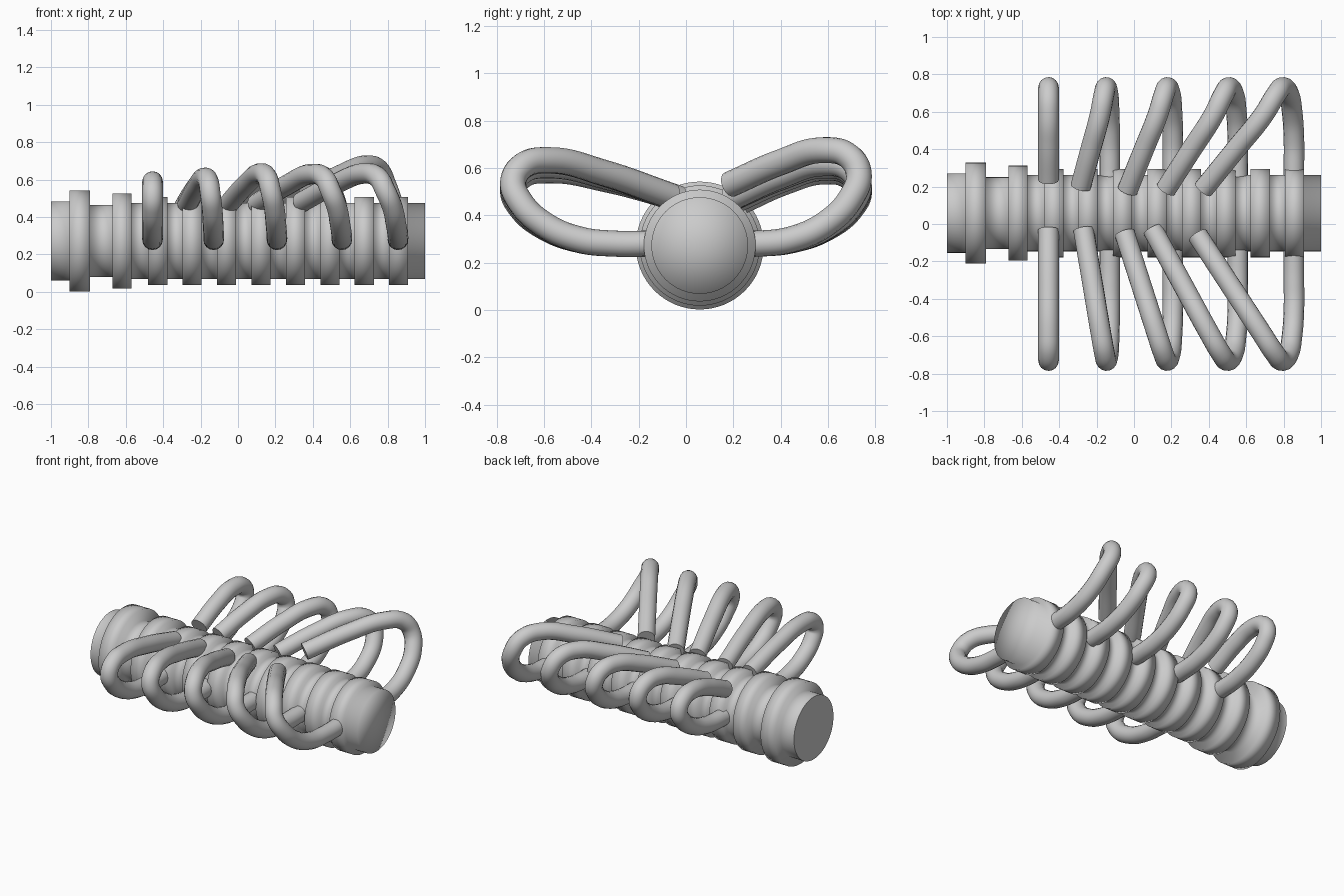
import bpy, bmesh, math

if "Cube" in bpy.data.objects:
    bpy.data.objects.remove(bpy.data.objects["Cube"])

CY, CZ = 0.058, 0.272      # spine axis


def lathe_x(name, profile, segs=64):
    """Revolve (x, radius) points around the spine axis, with capped ends."""
    bm = bmesh.new()
    rings = []
    for x, r in profile:
        rings.append([bm.verts.new((x, CY + r * math.cos(2 * math.pi * i / segs),
                                    CZ + r * math.sin(2 * math.pi * i / segs)))
                      for i in range(segs)])
    for a, b in zip(rings, rings[1:]):
        for i in range(segs):
            j = (i + 1) % segs
            bm.faces.new((a[i], a[j], b[j], b[i])).smooth = True
    bm.faces.new(rings[0])
    # right cap is a smooth fan, so it shades like a shallow dome
    mid = bm.verts.new((profile[-1][0], CY, CZ))
    for i in range(segs):
        bm.faces.new((rings[-1][i], rings[-1][(i + 1) % segs], mid)).smooth = True
    bmesh.ops.recalc_face_normals(bm, faces=bm.faces)
    me = bpy.data.meshes.new(name)
    bm.to_mesh(me)
    bm.free()
    ob = bpy.data.objects.new(name, me)
    bpy.context.collection.objects.link(ob)
    return ob


# Spine: stepped cylinder with two large collars and eight narrow rings
profile = [(-1, .212), (-.9, .212), (-.9, .27), (-.79, .27), (-.79, .192),
           (-.67, .192), (-.67, .254), (-.57, .254), (-.57, .204)]
for i in range(8):
    x = -.48 + .184 * i
    profile += [(x, .204), (x, .236), (x + .102, .236), (x + .102, .204)]
profile.append((1, .204))
lathe_x("spine", profile)

# Outer sweep of a rib: distance from centre, height fraction, lean fraction
SWEEP = [(.30, 0, 0), (.45, .05, 0), (.60, .23, .02), (.70, .50, .06),
         (.73, .74, .13), (.69, .93, .20), (.58, 1, .34)]


def rib(name, side, base_x, tip, peak):
    """Hooked tube from the spine's flank, outwards, up and back to the tip."""
    tx, ty, tz = tip
    low = .28
    pts = [(base_x, -.14 if side < 0 else .24, low)]
    for y, h, lean in SWEEP:
        pts.append((base_x + (tx - base_x) * lean, side * y, low + h * (peak - low)))
    a = pts[-1]
    t = .45
    pts.append((a[0] + (tx - a[0]) * t, a[1] + (ty - a[1]) * t,
                a[2] + (tz - a[2]) * t + .015))
    pts.append(tip)
    cu = bpy.data.curves.new(name, 'CURVE')
    cu.dimensions = '3D'
    cu.bevel_depth = .055
    cu.bevel_resolution = 6
    cu.resolution_u = 8
    cu.use_fill_caps = True
    sp = cu.splines.new('BEZIER')
    sp.bezier_points.add(len(pts) - 1)
    for bp, p in zip(sp.bezier_points, pts):
        bp.co = p
        bp.handle_left_type = bp.handle_right_type = 'AUTO'
    ob = bpy.data.objects.new(name, cu)
    bpy.context.collection.objects.link(ob)
    bpy.ops.object.select_all(action='DESELECT')
    ob.select_set(True)
    bpy.context.view_layer.objects.active = ob
    bpy.ops.object.convert(target='MESH')
    bpy.ops.object.shade_smooth_by_angle(angle=math.radians(40))


# Five ribs a side, leaning further the nearer they are to the right end
bases = [-.457, -.13, .208, .555, .855]
front = [((-.457, -.03, .47), .59), ((-.27, -.03, .47), .61), ((-.05, -.05, .47), .633),
         ((.10, -.03, .47), .63), ((.34, -.06, .48), .633)]
back = [((-.457, .235, .46), .585), ((-.285, .20, .46), .60), ((-.035, .18, .465), .61),
        ((.17, .185, .47), .62), ((.37, .185, .53), .675)]
for i in range(5):
    rib(f"front_rib_{i + 1}", -1, bases[i], *front[i])
    rib(f"back_rib_{i + 1}", 1, bases[i], *back[i])
